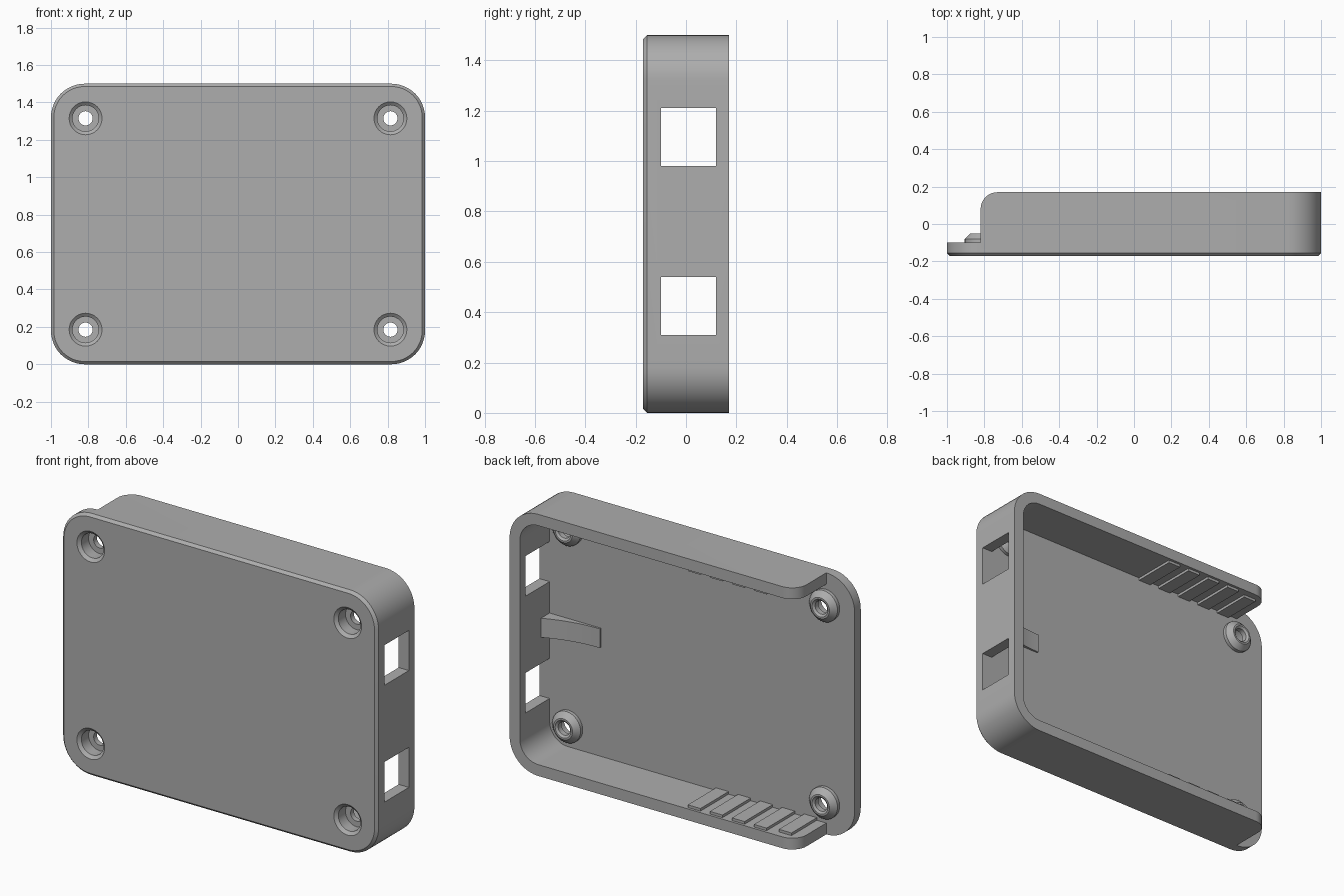
import bpy, bmesh, math
from mathutils import Vector

if "Cube" in bpy.data.objects:
    bpy.data.objects.remove(bpy.data.objects["Cube"], do_unlink=True)

grey = bpy.data.materials.new("plain_grey")
grey.use_nodes = True
colour = (0.42, 0.42, 0.42, 1)
grey.diffuse_color = colour
grey.node_tree.nodes["Principled BSDF"].inputs["Base Color"].default_value = colour

FLOOR, BACK, HEIGHT = -0.10, 0.17, 1.5
WALL, RADIUS, OPEN_X = 0.065, 0.18, -0.82


def loft(name, rings, closed=False):
    """Skin matching rings of points; cap the ends, or join last to first."""
    bm = bmesh.new()
    loops = [[bm.verts.new(p) for p in ring] for ring in rings]
    n = len(loops[0])
    pairs = list(zip(loops, loops[1:]))
    if closed:
        pairs.append((loops[-1], loops[0]))
    else:
        bm.faces.new(loops[0])
        bm.faces.new(loops[-1])
    for a, b in pairs:
        for i in range(n):
            j = (i + 1) % n
            bm.faces.new((a[i], a[j], b[j], b[i]))
    bmesh.ops.recalc_face_normals(bm, faces=bm.faces)
    mesh = bpy.data.meshes.new(name)
    bm.to_mesh(mesh)
    bm.free()
    obj = bpy.data.objects.new(name, mesh)
    bpy.context.collection.objects.link(obj)
    mesh.materials.append(grey)
    return obj


def rounded(x0, x1, z0, z1, r, y, steps=12):
    pts = []
    corners = [(x1 - r, z1 - r), (x0 + r, z1 - r), (x0 + r, z0 + r), (x1 - r, z0 + r)]
    for k, (cx, cz) in enumerate(corners):
        for i in range(steps + 1):
            a = math.pi / 2 * (k + i / steps)
            pts.append((cx + r * math.cos(a), y, cz + r * math.sin(a)))
    return pts


def lathe(name, profile, x, z, closed=False, steps=32):
    """Revolve (radius, y) pairs about a line parallel to y."""
    turn = [2 * math.pi * i / steps for i in range(steps)]
    rings = [[(x + r * math.cos(a), y, z + r * math.sin(a)) for a in turn] for r, y in profile]
    return loft(name, rings, closed)


def prism(name, outline, z0, z1):
    return loft(name, [[(x, y, z) for x, y in outline] for z in (z0, z1)])


def box(name, x0, x1, y0, y1, z0, z1):
    return prism(name, [(x0, y0), (x1, y0), (x1, y1), (x0, y1)], z0, z1)


def smooth(obj):
    bpy.ops.object.select_all(action="DESELECT")
    obj.select_set(True)
    bpy.context.view_layer.objects.active = obj
    bpy.ops.object.shade_smooth_by_angle(angle=math.radians(25))


def cut(obj, cutter):
    mod = obj.modifiers.new("cut", "BOOLEAN")
    mod.object, mod.operation, mod.solver = cutter, "DIFFERENCE", "EXACT"
    bpy.context.view_layer.objects.active = obj
    bpy.ops.object.modifier_apply(modifier=mod.name)
    bpy.data.objects.remove(cutter, do_unlink=True)


# Case body: rounded block with a chamfered front edge
c = 0.015
body = loft("case_body", [
    rounded(-1 + c, 1 - c, c, HEIGHT - c, RADIUS - c, -BACK),
    rounded(-1, 1, 0, HEIGHT, RADIUS, -BACK + c),
    rounded(-1, 1, 0, HEIGHT, RADIUS, BACK)])

# Hollow, running out through the open end
cut(body, loft("cavity", [
    rounded(-1.5, 1 - WALL, WALL, HEIGHT - WALL, RADIUS - WALL, y) for y in (FLOOR, 0.4)]))

# Open end, with the walls' back corners rounded off
r = 0.09
arc = [(OPEN_X + r - r * math.cos(a), BACK - r + r * math.sin(a))
       for a in (math.pi / 2 * i / 10 for i in range(11))]
outline = [(-1.5, FLOOR), (OPEN_X, FLOOR)] + arc + [(OPEN_X + r, 0.4), (-1.5, 0.4)]
cut(body, prism("end_cut", outline, -0.2, HEIGHT + 0.2))

# Two square windows in the end wall
for z0 in (0.31, 0.98):
    cut(body, box("window_cut", 0.85, 1.2, FLOOR, 0.12, z0, z0 + 0.23))

# Screw holes with raised bosses inside
for x in (-0.815, 0.815):
    for z in (0.185, 1.315):
        cut(body, lathe("screw_cut", [(0.1, -0.182), (0.088, -BACK), (0.07, -0.155), (0.07, 0)], x, z))
        boss = lathe("screw_boss", [
            (0.07, FLOOR - 0.004), (0.09, FLOOR - 0.004), (0.09, -0.08), (0.06, -0.05),
            (0.05, -0.05), (0.038, -0.06), (0.038, -0.09), (0.07, -0.09)], x, z, closed=True)
        smooth(boss)
smooth(body)

# Grip ribs on the inner faces of both long walls
for i in range(5):
    x = -0.12 - 0.14 * i
    for side, z in (("lower", WALL), ("upper", HEIGHT - WALL)):
        box(side + "_grip_rib", x - 0.08, x, FLOOR - 0.002, 0.155 if i < 4 else 0.13, z - 0.015, z + 0.015)

# Curved support running from the end wall down to the floor
steps = 8
ramp = [(0.61 + 0.33 * i / steps, FLOOR + 0.01 + 0.07 * (i / steps) ** 2) for i in range(steps + 1)]
support = prism("wall_support", [(0.94, FLOOR - 0.002), (0.61, FLOOR - 0.002)] + ramp, 0.69, 0.80)
smooth(support)
